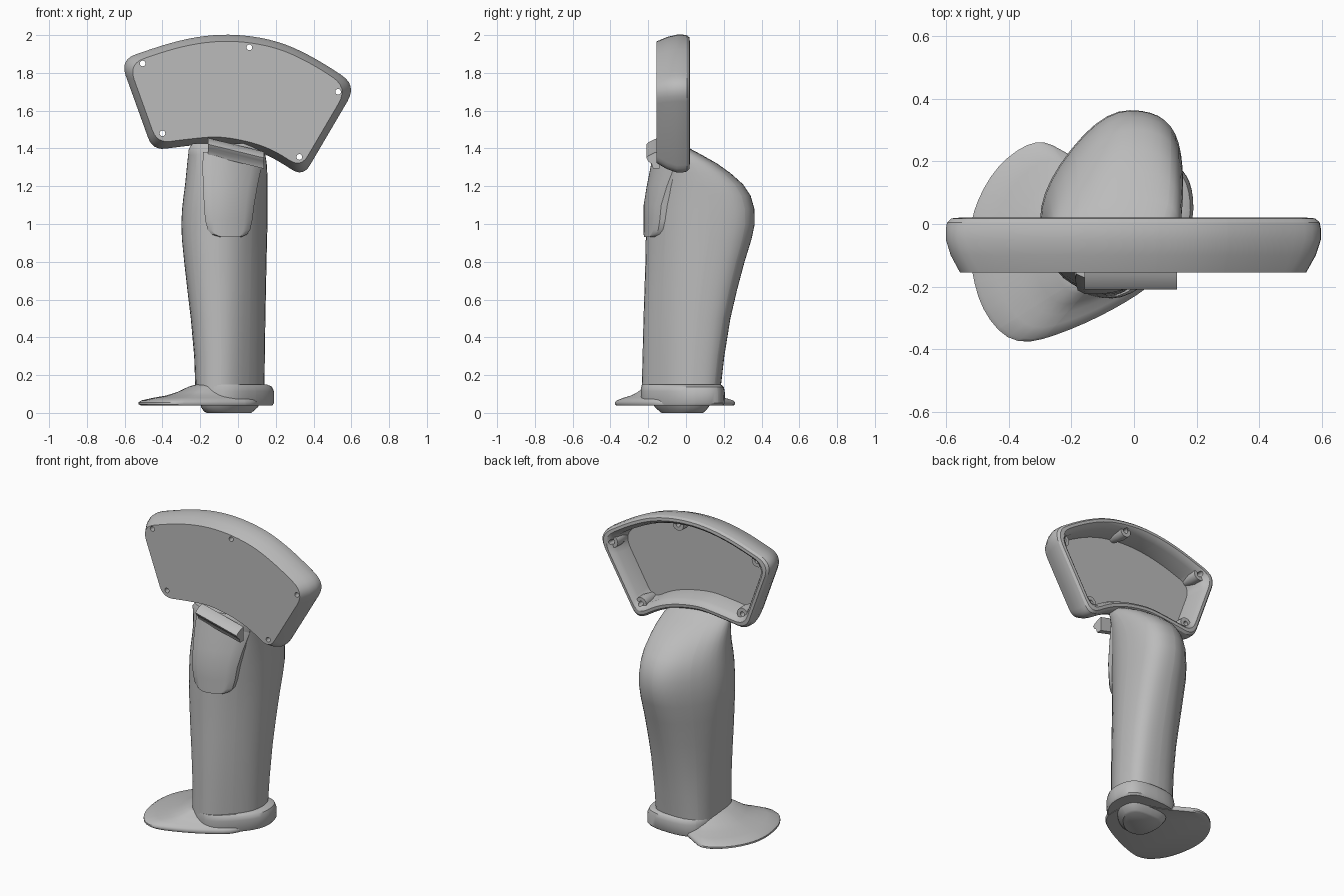
import bpy, bmesh, math
from mathutils import Vector

cube = bpy.data.objects.get("Cube")
if cube:
    bpy.data.objects.remove(cube, do_unlink=True)

grey = bpy.data.materials.new("plain grey")
grey.use_nodes = True
grey.diffuse_color = (0.5, 0.5, 0.5, 1)
grey.node_tree.nodes["Principled BSDF"].inputs["Base Color"].default_value = (0.5, 0.5, 0.5, 1)


def smooth(obj, angle):
    bpy.ops.object.select_all(action="DESELECT")
    obj.select_set(True)
    bpy.context.view_layer.objects.active = obj
    bpy.ops.object.shade_smooth_by_angle(angle=math.radians(angle))


def loft(name, rings, closed=False, angle=35):
    """Skin equal-length rings; cap the ends, or join last to first if closed."""
    bm = bmesh.new()
    loops = [[bm.verts.new(p) for p in ring] for ring in rings]
    pairs = list(zip(loops, loops[1:]))
    if closed:
        pairs.append((loops[-1], loops[0]))
    else:
        bm.faces.new(loops[0])
        bm.faces.new(loops[-1])
    for a, b in pairs:
        for i in range(len(a)):
            j = (i + 1) % len(a)
            bm.faces.new((a[i], a[j], b[j], b[i]))
    bmesh.ops.recalc_face_normals(bm, faces=bm.faces)
    mesh = bpy.data.meshes.new(name)
    bm.to_mesh(mesh)
    bm.free()
    mesh.materials.append(grey)
    obj = bpy.data.objects.new(name, mesh)
    bpy.context.collection.objects.link(obj)
    smooth(obj, angle)
    return obj


def inset(poly, d):
    """Move every edge of a polygon inward by d, with mitred corners."""
    pts = [Vector(p[:2]) for p in poly]
    n = len(pts)
    area = sum(pts[i - 1].x * pts[i].y - pts[i].x * pts[i - 1].y for i in range(n))
    side = 1 if area > 0 else -1
    out = []
    for i, p in enumerate(pts):
        a = (p - pts[i - 1]).normalized()
        b = (pts[(i + 1) % n] - p).normalized()
        na, nb = Vector((-a.y, a.x)) * side, Vector((-b.y, b.x)) * side
        out.append(p + (na + nb) * d / (1 + na.dot(nb)))
    return out


def rounded(poly, trims, steps=7):
    """Round each corner with a short curve; trim None blends half of each edge."""
    out, n = [], len(poly)
    for i, p in enumerate(poly):
        u, v = poly[i - 1] - p, poly[(i + 1) % n] - p
        t = trims[i]
        a = p + (u * 0.49 if t is None else u.normalized() * min(t, u.length * 0.49))
        b = p + (v * 0.49 if t is None else v.normalized() * min(t, v.length * 0.49))
        for k in range(steps):
            s = k / (steps - 1)
            out.append(a * (1 - s) ** 2 + p * 2 * s * (1 - s) + b * s * s)
    return out


def section(z, x0, x1, y0, y1):
    """Grip cross-section: a box with each corner cut by its own amount, then rounded."""
    t = min(z, 1)
    fl, fr, br, bl = 0.38 + 0.07 * t, 0.94 - 0.24 * t, 0.33 + 0.02 * t, 0.4 + 0.47 * t
    box = [(fl - 1, -1), (1 - fr, -1), (1, fr - 1), (1, 1 - br),
           (1 - br, 1), (bl - 1, 1), (-1, 1 - bl), (-1, fl - 1)]
    ring = rounded([Vector(p) for p in box], [None] * len(box), 6)
    return [((x0 + x1 + (x1 - x0) * p.x) / 2, (y0 + y1 + (y1 - y0) * p.y) / 2, z) for p in ring]


def disc(x, z, y, r, n=20):
    return [(x + r * math.cos(2 * math.pi * i / n), y,
             z + r * math.sin(2 * math.pi * i / n)) for i in range(n)]


# Fan-shaped head: an open tray facing the back (x, z, corner trim)
fan = [(-0.625, 1.87, 0.09), (-0.3, 1.98, None), (-0.05, 2.01, None),
       (0.2, 1.975, None), (0.4, 1.885, None), (0.63, 1.735, 0.1),
       (0.345, 1.25, 0.07), (0.14, 1.38, None), (-0.08, 1.43, None),
       (-0.22, 1.42, None), (-0.452, 1.39, 0.07)]
trims = [p[2] for p in fan]
# inset and depth, from tray floor over the rim to the front face
profile = [(0.07, -0.125), (0.06, -0.02), (0.045, 0.01), (0.032, 0.02), (0.014, 0.018),
           (0.003, 0.005), (0, -0.015), (0, -0.05), (0.012, -0.1), (0.035, -0.155)]
head = loft("head_tray", [[(p.x, y, p.y) for p in rounded(inset(fan, d), trims)]
                          for d, y in profile])

# Screw bosses with holes right through the tray
for x, z in [(-0.505, 1.85), (0.06, 1.935), (0.53, 1.70), (0.325, 1.355), (-0.40, 1.48)]:
    cutter = loft("hole_cutter", [disc(x, z, -0.3, 0.015), disc(x, z, 0.1, 0.015)])
    cutter.hide_render = True
    mod = head.modifiers.new("screw_hole", "BOOLEAN")
    mod.object, mod.operation, mod.solver = cutter, "DIFFERENCE", "EXACT"
    bpy.context.view_layer.objects.active = head
    bpy.ops.object.modifier_apply(modifier=mod.name)
    bpy.data.objects.remove(cutter, do_unlink=True)
    loft("screw_boss", [disc(x, z, -0.13, 0.026), disc(x, z, -0.06, 0.04), disc(x, z, -0.005, 0.038),
                        disc(x, z, -0.005, 0.015), disc(x, z, -0.13, 0.015)], closed=True)
smooth(head, 30)

# Handle: rounded sections swelling into a bulge at the back
sections = [(0.1, -0.225, 0.14, -0.235, 0.18), (0.3, -0.232, 0.142, -0.23, 0.203),
            (0.5, -0.25, 0.145, -0.225, 0.235), (0.65, -0.268, 0.148, -0.22, 0.27),
            (0.8, -0.285, 0.151, -0.215, 0.31), (0.92, -0.297, 0.154, -0.213, 0.347),
            (1.0, -0.30, 0.156, -0.21, 0.364), (1.08, -0.296, 0.157, -0.21, 0.362),
            (1.15, -0.288, 0.157, -0.205, 0.342), (1.21, -0.28, 0.157, -0.195, 0.302),
            (1.27, -0.274, 0.155, -0.18, 0.235), (1.32, -0.269, 0.152, -0.168, 0.165),
            (1.365, -0.264, 0.145, -0.158, 0.085), (1.4, -0.26, 0.125, -0.15, 0.02),
            (1.425, -0.24, 0.09, -0.14, -0.01)]
loft("handle", [section(*s) for s in sections], angle=50)

# Trigger plate wrapping the front of the handle, leaning back near the top (z, left, right)
rings = []
for z, x0, x1 in [(0.932, -0.1, 0.02), (0.945, -0.14, 0.048), (0.97, -0.16, 0.065),
                  (1.02, -0.174, 0.076), (1.1, -0.18, 0.086), (1.2, -0.185, 0.103),
                  (1.3, -0.188, 0.124), (1.38, -0.185, 0.14)]:
    ring = [(x0, -0.06, z)]
    for k in range(13):
        x = x0 + (x1 - x0) * k / 12
        edge_drop = 0.012 if k in (0, 12) else 0
        ring.append((x, -0.224 + 1.9 * max(0, x + 0.12) ** 2 + max(0, z - 1.12) * 0.2 + edge_drop, z))
    rings.append(ring + [(x1, -0.06, z)])
loft("trigger", rings)

# Lip above the trigger: hooked profile swept along the tilted lower edge of the head
hook = [(-0.14, 0.045), (-0.165, 0.04), (-0.2, 0.022), (-0.21, 0.012), (-0.2, -0.006),
        (-0.182, -0.02), (-0.174, -0.045), (-0.14, -0.045)]
loft("lip", [[(x, y, z + h) for y, h in hook]
             for x, z in [(-0.158, 1.41), (0.137, 1.338)]], angle=40)

# Collar around the foot of the handle
loft("collar", [section(*s) for s in [(0.04, -0.222, 0.182, -0.234, 0.198),
                                      (0.052, -0.225, 0.19, -0.238, 0.207),
                                      (0.115, -0.225, 0.19, -0.238, 0.205),
                                      (0.138, -0.224, 0.18, -0.237, 0.2),
                                      (0.15, -0.22, 0.155, -0.234, 0.185)]], angle=40)

# Flared foot rest sweeping out to one side
flare = [(-0.53, -0.1), (-0.52, 0.04), (-0.44, 0.19), (-0.31, 0.278), (-0.21, 0.225),
         (-0.1, 0.16), (0.04, 0.12), (0.12, -0.02), (0.1, -0.16), (-0.02, -0.25),
         (-0.2, -0.34), (-0.38, -0.395), (-0.49, -0.28)]
edge = rounded([Vector(p) for p in flare], [None] * len(flare), 5)
hub = Vector((-0.04, -0.09))
rings = []
for k, z in [(0.97, 0.038), (1, 0.045), (1, 0.056), (0.97, 0.066), (0.84, 0.08),
             (0.7, 0.092), (0.58, 0.11), (0.46, 0.138), (0.38, 0.15)]:
    rings.append([(*hub.lerp(p, k), z) for p in edge])
loft("foot_rest", rings, angle=40)

# Plug under the foot
loft("base_plug", [section(*s) for s in [(0.05, -0.2, 0.115, -0.175, 0.13),
                                         (0.03, -0.195, 0.105, -0.165, 0.12),
                                         (0.008, -0.18, 0.08, -0.14, 0.1),
                                         (0, -0.165, 0.07, -0.13, 0.09)]], angle=40)
